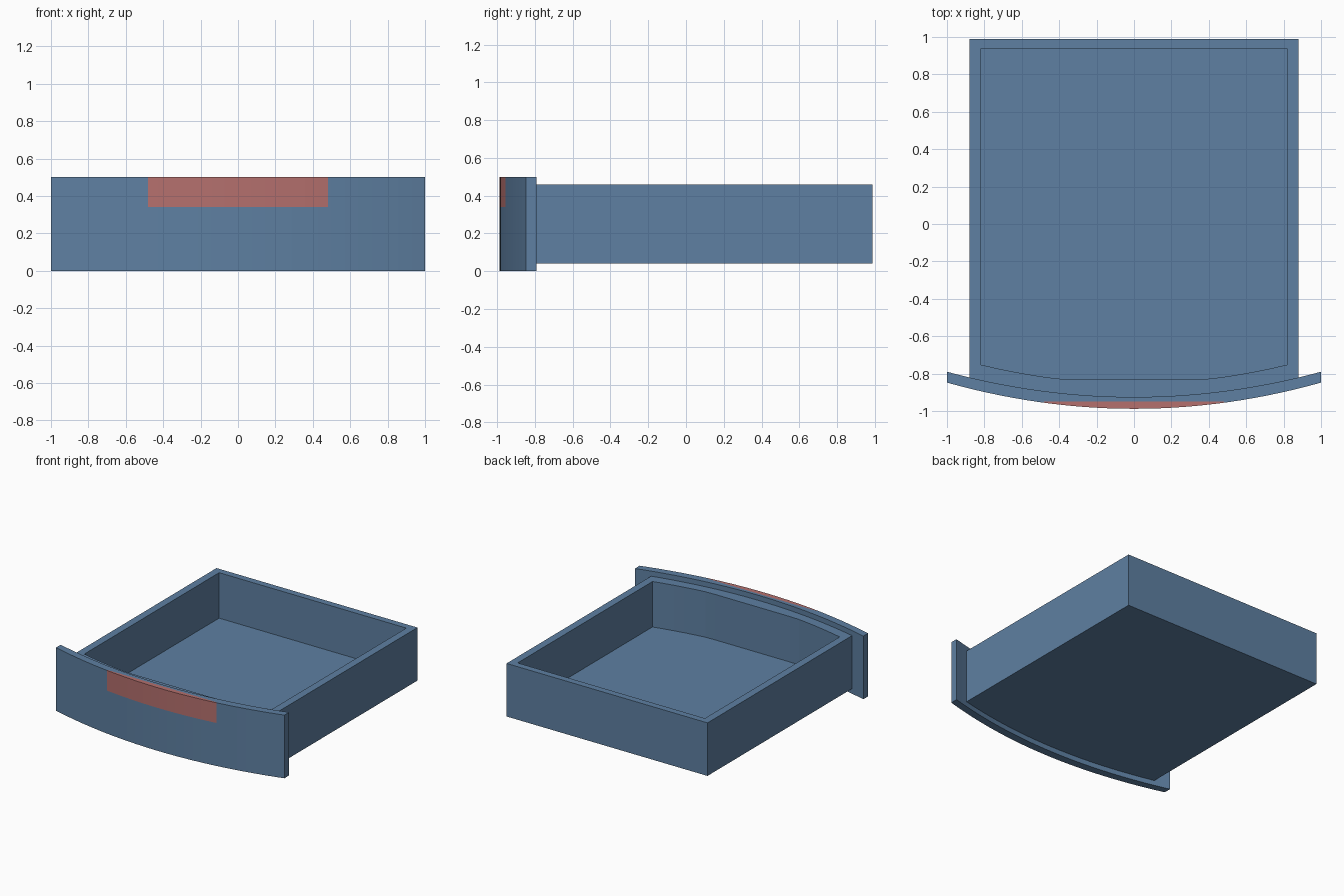
import bpy, bmesh
from mathutils import Vector

if "Cube" in bpy.data.objects:
    bpy.data.objects.remove(bpy.data.objects["Cube"])


def material(name, rgb):
    m = bpy.data.materials.new(name)
    m.diffuse_color = (*rgb, 1)
    m.use_nodes = True
    m.node_tree.nodes["Principled BSDF"].inputs["Base Color"].default_value = m.diffuse_color
    return m


BLUE = material("drawer blue", (0.112, 0.215, 0.36))
RED = material("pull red", (0.46, 0.162, 0.155))


def finish(bm, name, mats):
    bmesh.ops.recalc_face_normals(bm, faces=bm.faces)
    me = bpy.data.meshes.new(name)
    bm.to_mesh(me)
    bm.free()
    for m in mats:
        me.materials.append(m)
    ob = bpy.data.objects.new(name, me)
    bpy.context.collection.objects.link(ob)
    return ob


def front_y(x):   # outer bow of the front panel
    return -0.988 + 0.14 * x * x


def back_y(x):    # inner bow of the front panel
    return -0.925 + 0.135 * x * x


def cavity_y(x):  # inside of the box front, flat in the middle
    return max(-0.83, -0.852 + 0.149 * x * x)


def span(half, n):
    return [half * (2 * i / n - 1) for i in range(n + 1)]


# Bowed front panel, built as a strip of columns
bm = bmesh.new()
cols = [[bm.verts.new((x, y, z)) for y, z in
         ((front_y(x), 0), (back_y(x), 0), (back_y(x), 0.5), (front_y(x), 0.5))]
        for x in span(1.0, 28)]
for a, b in zip(cols, cols[1:]):
    for k in range(4):
        j = (k + 1) % 4
        bm.faces.new((a[k], a[j], b[j], b[k]))
bm.faces.new(cols[0])
bm.faces.new(cols[-1])

# Cut the outline of the red pull, flush in the panel's top edge
for co, no in (((0.48, 0, 0), (1, 0, 0)), ((-0.48, 0, 0), (1, 0, 0)),
               ((0, 0, 0.34), (0, 0, 1)), ((0, -0.948, 0), (0, 1, 0))):
    bmesh.ops.bisect_plane(bm, geom=bm.verts[:] + bm.edges[:] + bm.faces[:],
                           plane_co=Vector(co), plane_no=Vector(no))
for f in bm.faces:
    c = f.calc_center_median()
    if abs(c.x) < 0.48 and c.z > 0.34 and c.y < -0.948:
        f.material_index = 1
finish(bm, "front_panel", [BLUE, RED])

# Open box: outer and inner outlines with matching points
N = 20


def loop(bm, half, back, curve, z):
    pts = [(x, curve(x)) for x in span(half, N)] + [(half, back), (-half, back)]
    return [bm.verts.new((x, y, z)) for x, y in pts]


bm = bmesh.new()
hug = lambda x: back_y(x) - 0.004
rings = [loop(bm, 0.88, 0.988, hug, 0.04), loop(bm, 0.88, 0.988, hug, 0.46),
         loop(bm, 0.82, 0.935, cavity_y, 0.46), loop(bm, 0.82, 0.935, cavity_y, 0.10)]
for a, b in zip(rings, rings[1:]):
    for i in range(len(a)):
        j = (i + 1) % len(a)
        bm.faces.new((a[i], a[j], b[j], b[i]))
bm.faces.new(rings[0])   # underside
bm.faces.new(rings[-1])  # inside floor
finish(bm, "drawer_box", [BLUE])
